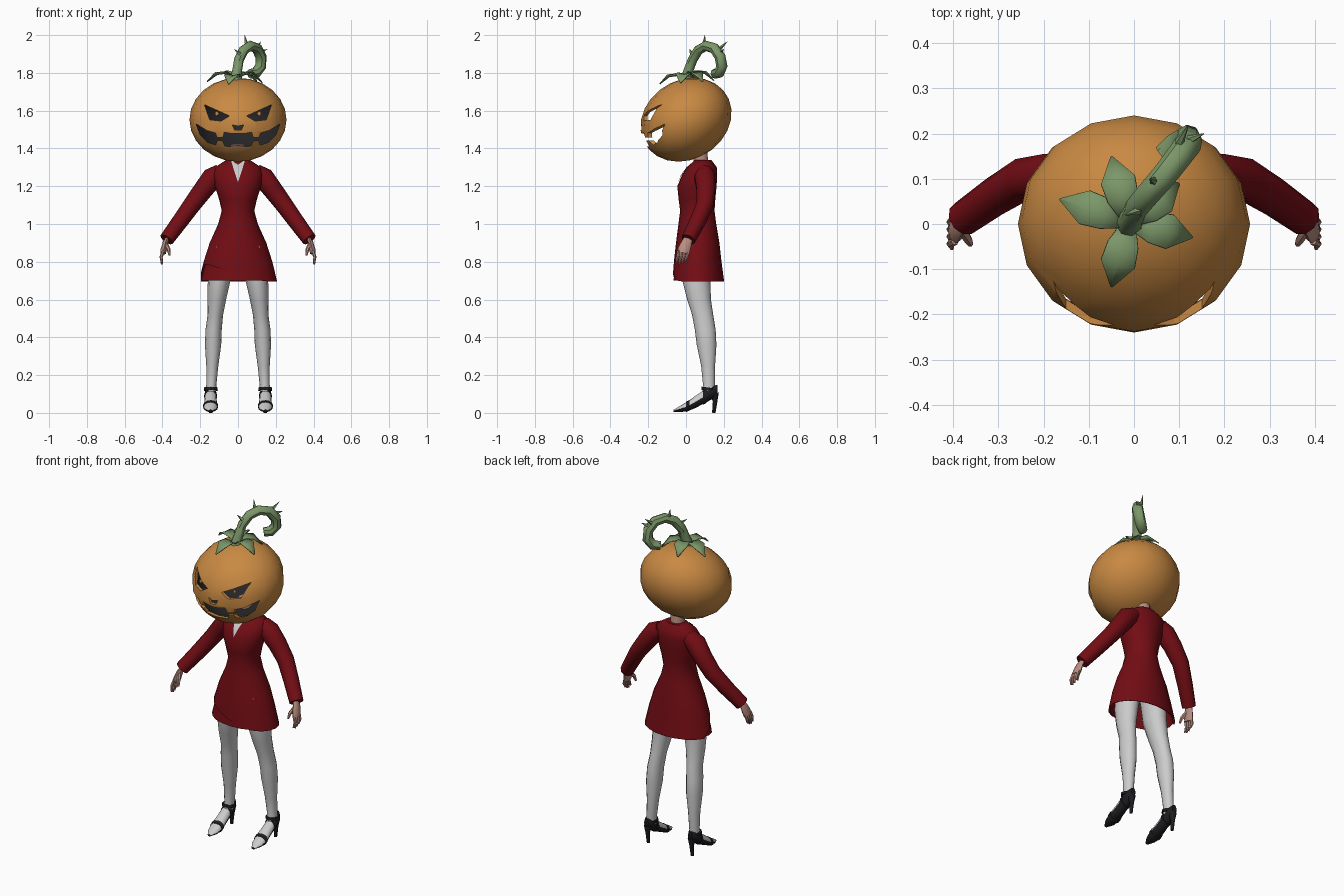
import bpy, bmesh, math
from mathutils import Vector

if "Cube" in bpy.data.objects:
    bpy.data.objects.remove(bpy.data.objects["Cube"])


def material(name, r, g, b):
    m = bpy.data.materials.new(name)
    m.diffuse_color = (r, g, b, 1)
    m.use_nodes = True
    m.node_tree.nodes["Principled BSDF"].inputs["Base Color"].default_value = m.diffuse_color
    return m


ORANGE = material("pumpkin orange", 0.58, 0.25, 0.055)
DARK = material("hollow dark", 0.018, 0.018, 0.02)
GREEN = material("stem green", 0.2, 0.31, 0.14)
RED = material("jacket red", 0.17, 0.004, 0.007)
GREY = material("stocking grey", 0.6, 0.6, 0.6)
SKIN = material("skin", 0.5, 0.27, 0.22)
BLACK = material("shoe black", 0.012, 0.012, 0.015)


def smooth(ob, angle=45):
    bpy.ops.object.select_all(action='DESELECT')
    ob.select_set(True)
    bpy.context.view_layer.objects.active = ob
    bpy.ops.object.shade_smooth_by_angle(angle=math.radians(angle))


def make(name, verts, faces, *mats, flat=False):
    me = bpy.data.meshes.new(name)
    me.from_pydata([tuple(v) for v in verts], [], faces)
    bm = bmesh.new()
    bm.from_mesh(me)
    bmesh.ops.recalc_face_normals(bm, faces=bm.faces)
    bm.to_mesh(me)
    bm.free()
    ob = bpy.data.objects.new(name, me)
    bpy.context.collection.objects.link(ob)
    for m in mats:
        me.materials.append(m)
    if not flat:
        smooth(ob)
    return ob


def loft(name, rings, *mats, caps=(True, True)):
    n = len(rings[0])
    verts = [v for r in rings for v in r]
    faces = [(i * n + k, i * n + (k + 1) % n, (i + 1) * n + (k + 1) % n, (i + 1) * n + k)
             for i in range(len(rings) - 1) for k in range(n)]
    if caps[0]:
        faces.append(tuple(range(n)))
    if caps[1]:
        faces.append(tuple(range(len(verts) - n, len(verts))))
    return make(name, verts, faces, *mats)


def ring(c, u, v, n):
    return [Vector(c) + Vector(u) * math.cos(2 * math.pi * k / n)
            + Vector(v) * math.sin(2 * math.pi * k / n) for k in range(n)]


def sweep(name, path, mat, n=8, flat=1.0, ref=(0, 1, 0)):
    # path entries are x, y, z, radius; flat scales the radius across ref
    pts = [Vector(p[:3]) for p in path]
    rings = []
    for i, p in enumerate(pts):
        t = (pts[min(i + 1, len(pts) - 1)] - pts[max(i - 1, 0)]).normalized()
        u = t.cross(Vector(ref)).normalized()
        r = path[i][3]
        rings.append(ring(p, u * r * flat, t.cross(u) * r, n))
    return loft(name, rings, mat)


# Hollow pumpkin head with a carved face
bm = bmesh.new()
bmesh.ops.create_uvsphere(bm, u_segments=16, v_segments=12, radius=1)
for v in bm.verts:
    x, y, z = v.co
    v.co = (0.257 * x, 0.238 * y + 0.04 * z, 1.552 + 0.222 * z)
me = bpy.data.meshes.new("pumpkin_head")
bm.to_mesh(me)
bm.free()
head = bpy.data.objects.new("pumpkin_head", me)
bpy.context.collection.objects.link(head)
me.materials.append(ORANGE)
me.materials.append(DARK)
shell = head.modifiers.new("shell", 'SOLIDIFY')
shell.thickness, shell.offset, shell.material_offset = 0.018, -1, 1


def carve(outline):
    n = len(outline)
    verts = [(x, y, z) for y in (-0.5, -0.06) for x, z in outline]
    faces = [tuple(range(n)), tuple(range(n, 2 * n))]
    faces += [(k, (k + 1) % n, n + (k + 1) % n, n + k) for k in range(n)]
    cutter = make("carving_cutter", verts, faces, ORANGE, flat=True)
    cutter.hide_render = True
    mod = head.modifiers.new("carve", 'BOOLEAN')
    mod.operation, mod.solver, mod.object = 'DIFFERENCE', 'EXACT', cutter
    return cutter


upper = [(0.165, 1.495), (0.12, 1.482), (0.112, 1.458), (0.08, 1.458),
         (0.072, 1.486), (0.035, 1.478)]
lower = [(0.028, 1.41), (0.07, 1.412), (0.08, 1.44), (0.108, 1.443),
         (0.118, 1.418), (0.16, 1.432), (0.2, 1.47)]
half = lower + [(0.222, 1.53)] + upper
mouth = half + [(-x, z) for x, z in reversed(half)]
eye = [(0.178, 1.632), (0.045, 1.572), (0.09, 1.545), (0.15, 1.552)]
nose = [(0.03, 1.525), (0, 1.518), (-0.03, 1.525), (-0.018, 1.497), (0.018, 1.497)]
cutters = [carve(o) for o in (mouth, eye, [(-x, z) for x, z in eye], nose)]
bpy.context.view_layer.objects.active = head
for mod in list(head.modifiers):
    bpy.ops.object.modifier_apply(modifier=mod.name)
for c in cutters:
    bpy.data.objects.remove(c)
smooth(head, 40)
for s in (-1, 1):
    pupil = [(s * (0.112 + a), -0.192, 1.585 + b)
             for a, b in ((0.012, 0), (0, 0.014), (-0.012, 0), (0, -0.014))]
    make("pupil", pupil, [(0, 1, 2, 3)], ORANGE, flat=True)

# Curled stem with thorns
sweep("stem", [(-0.012, 0, 1.755, 0.034), (-0.005, 0.012, 1.81, 0.026), (0.005, 0.035, 1.87, 0.026),
               (0.03, 0.065, 1.92, 0.027), (0.065, 0.105, 1.943, 0.028), (0.1, 0.15, 1.93, 0.029),
               (0.122, 0.18, 1.885, 0.03), (0.12, 0.19, 1.835, 0.03), (0.095, 0.175, 1.8, 0.029),
               (0.065, 0.15, 1.795, 0.026)], GREEN, 8, ref=(0.8, -0.6, 0))
for a, b in (((0.045, 0.095, 1.95), (0.035, 0.1, 2.0)), ((0.12, 0.185, 1.91), (0.155, 0.2, 1.925)),
             ((0.1, 0.18, 1.93), (0.12, 0.218, 1.965)), ((0.01, 0.03, 1.9), (-0.02, 0.02, 1.925))):
    sweep("thorn", [(*a, 0.011), (*b, 0.001)], GREEN, 5, ref=(0.6, 0.8, 0.1))

# Leaves around the stem
for tx, ty in ((-0.165, 0.055), (-0.05, 0.15), (0.13, -0.03), (-0.05, -0.14), (0.1, 0.09)):
    base, tip = Vector((-0.01, 0.005, 0)), Vector((tx, ty, 0))
    side = (tip - base).normalized().cross(Vector((0, 0, 1)))
    verts = []
    for t, w, z in ((0, 0.014, 1.775), (0.35, 0.034, 1.805), (0.65, 0.038, 1.8), (1, 0.002, 1.752)):
        c = base.lerp(tip, t) + Vector((0, 0, z + ty * 0.06))
        verts += [c - side * w, c - Vector((0, 0, w * 0.25)), c + side * w]
    leaf = make("leaf", verts, [(3 * i + k, 3 * i + k + 1, 3 * i + k + 4, 3 * i + k + 3)
                                for i in range(3) for k in range(2)], GREEN)
    leaf.modifiers.new("thickness", 'SOLIDIFY').thickness = 0.005

# Jacket body: height, half width, centre y, half depth
BODY = [(0.695, 0.207, 0.065, 0.137), (0.8, 0.182, 0.062, 0.126), (0.9, 0.15, 0.062, 0.115),
        (1.0, 0.105, 0.06, 0.1), (1.07, 0.086, 0.06, 0.091), (1.13, 0.1, 0.058, 0.097),
        (1.2, 0.122, 0.058, 0.104), (1.26, 0.132, 0.072, 0.093), (1.3, 0.122, 0.085, 0.078),
        (1.338, 0.065, 0.09, 0.045)]
rings = [ring((0, cy, z), (rx, 0, 0), (0, ry, 0), 20) for z, rx, cy, ry in BODY]
for k, p in enumerate(rings[0]):  # slanted wrap hem at the front
    front = min(1, max(0, (0.1 - p.y) / 0.08))
    rings[0][k] = p.lerp(rings[1][k], 0.9 * front * min(1, max(0, (0.14 - p.x) / 0.33)))
loft("jacket", rings, RED, caps=(False, True))
loft("skirt", [ring((0, 0.063, z), (rx, 0, 0), (0, ry, 0), 20) for z, rx, ry in
               ((0.7, 0.197, 0.129), (0.8, 0.172, 0.118), (0.9, 0.138, 0.105))],
     RED, caps=(False, False))
sweep("neck", [(0, 0.085, 1.28, 0.04), (0, 0.07, 1.42, 0.04)], SKIN, 10)


def chest(x, z, lift):
    for a, b in zip(BODY, BODY[1:]):
        if a[0] <= z <= b[0]:
            t = (z - a[0]) / (b[0] - a[0])
            rx, cy, ry = (a[i] + (b[i] - a[i]) * t for i in (1, 2, 3))
            return Vector((x, cy - ry * math.sqrt(max(0, 1 - (x / rx) ** 2)) - lift, z))


# Shirt opening and lapels laid on the chest
NECKLINE = ((1.225, 0.001, 0.004), (1.26, 0.013, 0.022), (1.3, 0.026, 0.026), (1.337, 0.037, 0.015))
quads = [(2 * i, 2 * i + 1, 2 * i + 3, 2 * i + 2) for i in range(3)]
make("shirt", [chest(s * w, z, 0.004) for z, w, _ in NECKLINE for s in (-1, 1)], quads, GREY)
for s in (-1, 1):
    make("lapel", [chest(s * (w + d), z, 0.006) for z, w, e in NECKLINE for d in (0, e)], quads, RED)

for s in (-1, 1):
    # Sleeve
    sweep("sleeve", [(s * x, y, z, r) for x, y, z, r in (
        (0.09, 0.1, 1.275, 0.045), (0.135, 0.1, 1.245, 0.057), (0.185, 0.106, 1.18, 0.052),
        (0.245, 0.1, 1.1, 0.047), (0.31, 0.06, 1.01, 0.043), (0.378, 0.012, 0.918, 0.039))], RED, 10)
    # Hand
    sweep("palm", [(s * x, y, z, r) for x, y, z, r in (
        (0.372, 0.015, 0.93, 0.022), (0.385, 0.003, 0.9, 0.028), (0.393, -0.01, 0.865, 0.033),
        (0.397, -0.014, 0.845, 0.03))], SKIN, 8, flat=0.5)
    for i in range(4):
        y = -0.038 + 0.016 * i
        drop = (0.008, 0, 0.004, 0.015)[i]
        sweep("finger", [(s * 0.396, y, 0.858, 0.009), (s * 0.407, y - 0.006, 0.825, 0.0085),
                         (s * 0.403, y - 0.015, 0.787 + drop, 0.005)], SKIN, 6)
    sweep("thumb", [(s * 0.383, -0.01, 0.895, 0.012), (s * 0.367, -0.035, 0.865, 0.01),
                    (s * 0.362, -0.045, 0.835, 0.006)], SKIN, 6)
    # Leg
    loft("leg", [ring((s * x, y, z), (rx, 0, 0), (0, ry, 0), 12) for z, x, y, rx, ry in (
        (0.09, 0.144, 0.115, 0.027, 0.032), (0.15, 0.141, 0.122, 0.027, 0.032),
        (0.25, 0.136, 0.117, 0.032, 0.037), (0.36, 0.132, 0.109, 0.043, 0.052),
        (0.44, 0.129, 0.102, 0.043, 0.055), (0.52, 0.12, 0.088, 0.041, 0.056),
        (0.6, 0.112, 0.069, 0.049, 0.063), (0.7, 0.1, 0.055, 0.06, 0.074),
        (0.88, 0.08, 0.055, 0.065, 0.085))], GREY)
    # Pump shoe: y, height, half width, half height
    FOOT = ((0.168, 0.125, 0.014, 0.024), (0.145, 0.11, 0.03, 0.034), (0.1, 0.088, 0.031, 0.036),
            (0.05, 0.058, 0.033, 0.032), (0.01, 0.036, 0.038, 0.026), (-0.03, 0.021, 0.031, 0.017),
            (-0.065, 0.011, 0.01, 0.006))
    shoe = loft("shoe", [ring((s * 0.145, y, z), (rx, 0, 0), (0, 0, rz), 12)
                         for y, z, rx, rz in FOOT], GREY, BLACK)
    for p in shoe.data.polygons:
        p.material_index = int(p.normal.z < 0.1 or p.center.y > 0.1)
    for i, grow in ((2, 1.1), (4, 1.06)):
        y, z, rx, rz = FOOT[i]
        loft("shoe_strap", [ring((s * 0.145, y + d, z + 0.5 * d), (rx * grow, 0, 0),
                                 (0, 0, rz * grow), 12) for d in (-0.009, 0.009)], BLACK)
    sweep("ankle_strap", [(s * 0.144, 0.117, 0.118, 0.037), (s * 0.144, 0.119, 0.134, 0.036)], BLACK, 12)
    sweep("heel_spike", [(s * 0.145, 0.15, 0.105, 0.024), (s * 0.145, 0.154, 0.06, 0.012),
                         (s * 0.145, 0.147, 0, 0.009)], BLACK, 8)
